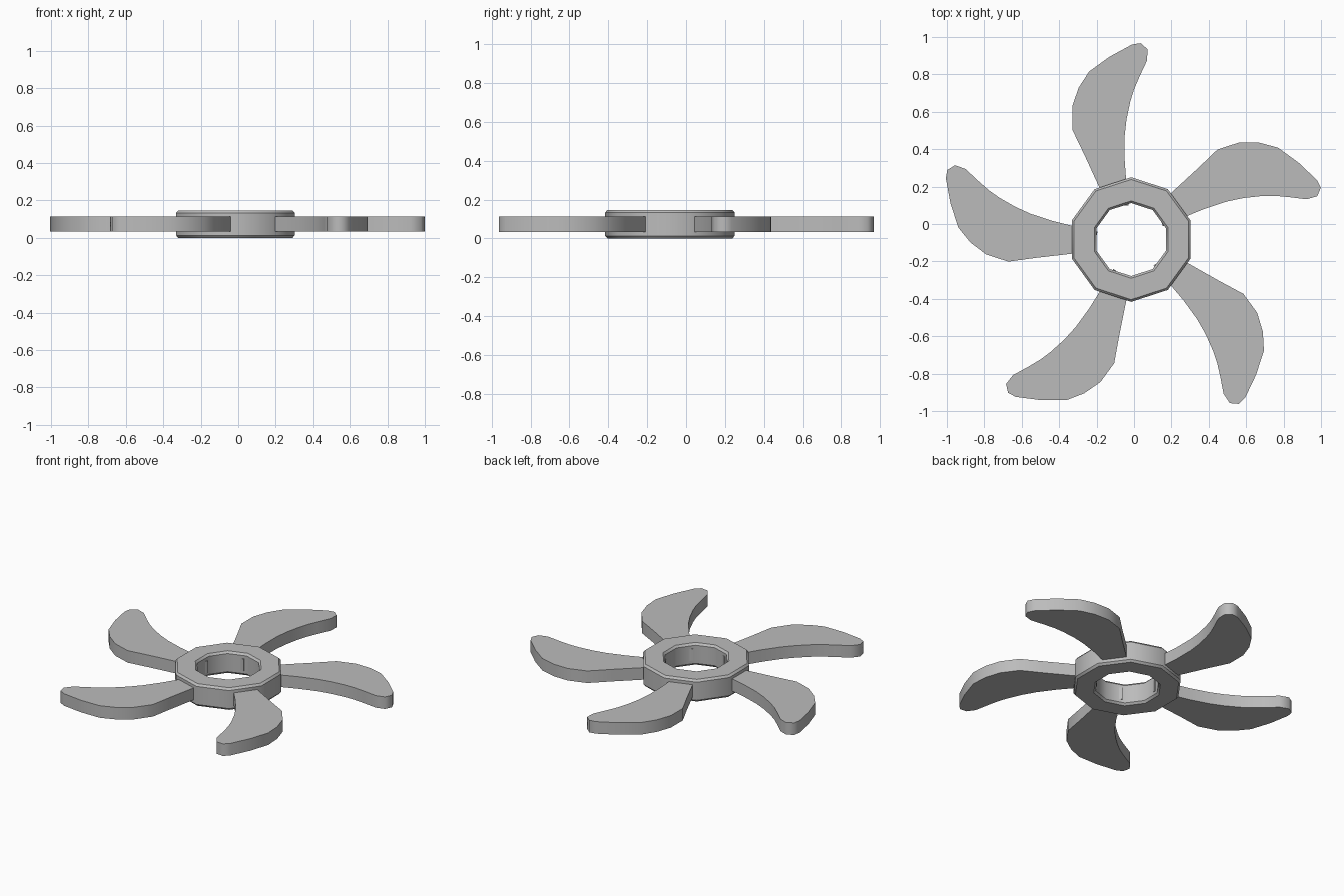
import bpy, bmesh, math
from mathutils import Matrix, Vector

cube = bpy.data.objects.get("Cube")
if cube:
    bpy.data.objects.remove(cube)

grey = bpy.data.materials.new("plain grey")
grey.use_nodes = True
grey.diffuse_color = (0.5, 0.5, 0.5, 1)
grey.node_tree.nodes["Principled BSDF"].inputs["Base Color"].default_value = (0.5, 0.5, 0.5, 1)

CENTRE = Vector((-0.015, -0.083, 0.0735))   # hub axis, mid height


def add_object(name, bm):
    bmesh.ops.recalc_face_normals(bm, faces=bm.faces)
    mesh = bpy.data.meshes.new(name)
    bm.to_mesh(mesh)
    bm.free()
    mesh.materials.append(grey)
    obj = bpy.data.objects.new(name, mesh)
    bpy.context.collection.objects.link(obj)
    return obj


def shade(obj, angle):
    bpy.ops.object.select_all(action='DESELECT')
    obj.select_set(True)
    bpy.context.view_layer.objects.active = obj
    bpy.ops.object.shade_smooth_by_angle(angle=math.radians(angle))


# Hub: ten-sided ring with chamfered rims, turned from a closed profile
profile = [(0.333, -0.06), (0.333, 0.06), (0.321, 0.0735), (0.207, 0.0735),
           (0.195, 0.06), (0.195, -0.06), (0.207, -0.0735), (0.321, -0.0735)]
bm = bmesh.new()
rings = []
for i in range(10):
    a = math.radians(90 + 36 * i)
    rings.append([bm.verts.new((r * math.cos(a), r * math.sin(a), z)) for r, z in profile])
for i in range(10):
    p, q = rings[i], rings[(i + 1) % 10]
    for j in range(8):
        k = (j + 1) % 8
        bm.faces.new((p[j], q[j], q[k], p[k]))
hub = add_object("hub_ring", bm)
hub.location = CENTRE
shade(hub, 40)

# Blade outline from root to tip: convex edge and concave edge
convex = [(-0.14, 0.10), (-0.185, 0.195), (-0.265, 0.37), (-0.33, 0.505), (-0.33, 0.63),
          (-0.295, 0.73), (-0.24, 0.815), (-0.13, 0.895), (-0.01, 0.96), (0.035, 0.967)]
concave = [(-0.03, 0.10), (-0.04, 0.205), (-0.05, 0.345), (-0.05, 0.47), (-0.04, 0.56),
           (-0.02, 0.655), (0.0, 0.72), (0.03, 0.79), (0.07, 0.875), (0.072, 0.935)]


def make_blade(name, turn):
    bm = bmesh.new()
    pairs = [[bm.verts.new((x - CENTRE.x, y - CENTRE.y, 0.015)) for x, y in pair]
             for pair in zip(convex, concave)]
    for (a, b), (c, d) in zip(pairs, pairs[1:]):
        bm.faces.new((a, b, d, c))
    bm.normal_update()
    # Bevelled upper edge, then the narrow side wall down to the middle plane
    rim = [e for e in bm.edges if e.is_boundary]
    bmesh.ops.inset_region(bm, faces=bm.faces[:], thickness=0.028, depth=0.025,
                           use_even_offset=True)
    rim = [e for e in bm.edges if e.is_boundary]
    wall = bmesh.ops.extrude_edge_only(bm, edges=rim)["geom"]
    for v in wall:
        if isinstance(v, bmesh.types.BMVert):
            v.co.z = 0
    # Lower half mirrored from the upper one
    half = bm.verts[:] + bm.edges[:] + bm.faces[:]
    copy = bmesh.ops.duplicate(bm, geom=half)["geom"]
    for v in copy:
        if isinstance(v, bmesh.types.BMVert):
            v.co.z *= -1
    bmesh.ops.remove_doubles(bm, verts=bm.verts[:], dist=0.0005)
    bmesh.ops.transform(bm, matrix=Matrix.Rotation(turn, 4, 'Z'), verts=bm.verts)
    blade = add_object(name, bm)
    blade.location = CENTRE
    shade(blade, 75)


# Five blades around the hub
for i in range(5):
    make_blade(f"blade_{i + 1}", math.radians(72 * i))
